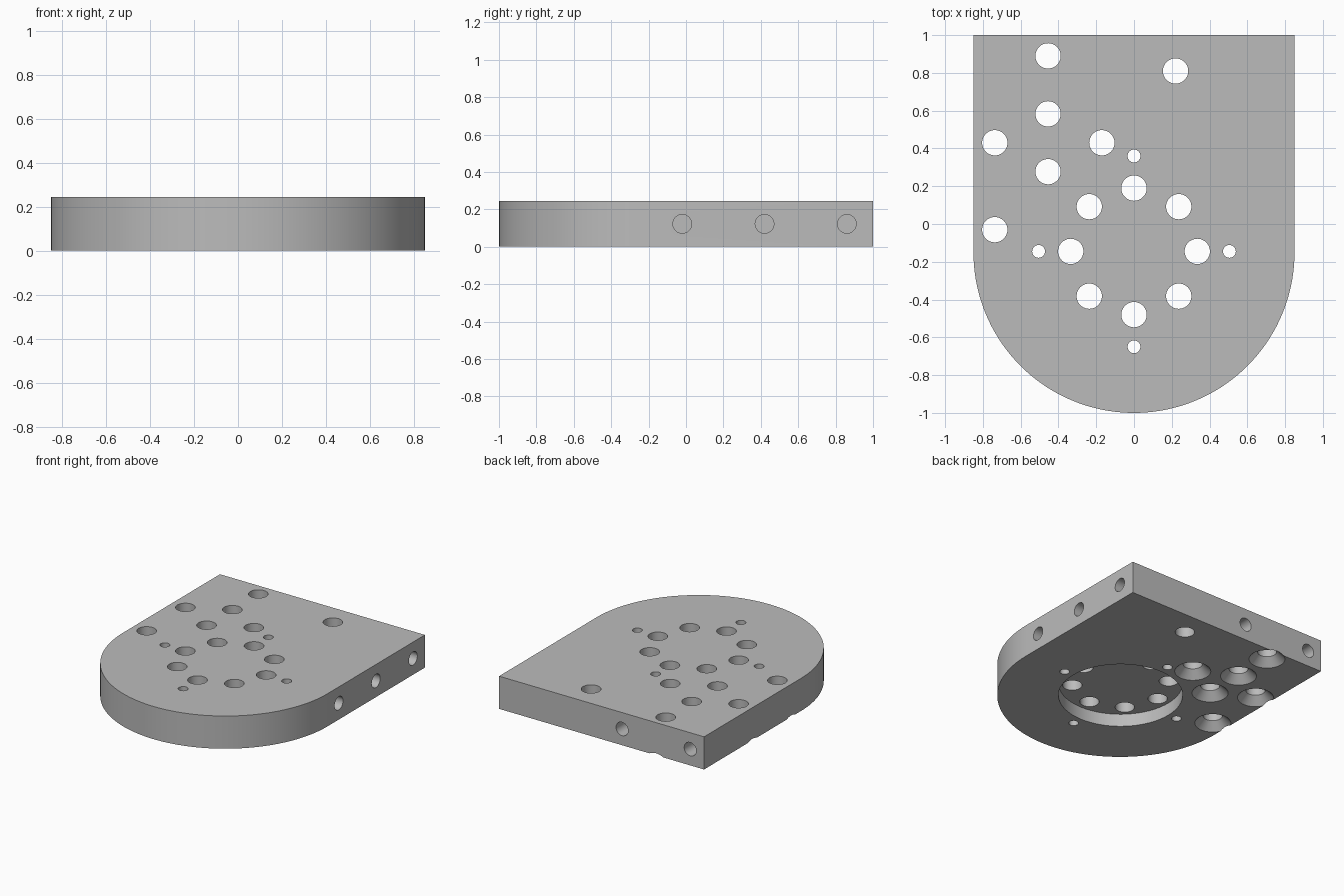
import bpy, bmesh
from math import pi, sin, cos, radians
from mathutils import Matrix

cube = bpy.data.objects.get("Cube")
if cube:
    bpy.data.objects.remove(cube)

HEIGHT, HALF, RING_Y = 0.245, 0.85, -0.145
HOLE, PIN, PORT = 0.067, 0.034, 0.05
MID, PORT_DEPTH, OVER = 0.122, 0.3, 0.02


def make_object(name, bm):
    bmesh.ops.recalc_face_normals(bm, faces=bm.faces)
    mesh = bpy.data.meshes.new(name)
    bm.to_mesh(mesh)
    bm.free()
    obj = bpy.data.objects.new(name, mesh)
    bpy.context.collection.objects.link(obj)
    return obj


def add_lathe(bm, profile, matrix, sides=48):
    """Closed solid of revolution from (radius, height) pairs."""
    rings = [[bm.verts.new(matrix @ Matrix.Rotation(2 * pi * i / sides, 4, 'Z')
                           @ Matrix.Translation((r, 0, z)).translation)
              for i in range(sides)] for r, z in profile]
    for low, high in zip(rings, rings[1:]):
        for i in range(sides):
            j = (i + 1) % sides
            bm.faces.new((low[i], low[j], high[j], high[i]))
    bm.faces.new(rings[0][::-1])
    bm.faces.new(rings[-1])


def at(x, y, z=0):
    return Matrix.Translation((x, y, z))


# Plate outline: square back, half-round front
bm = bmesh.new()
outline = [(HALF, 1), (-HALF, 1)]
steps = 72
for i in range(steps + 1):
    a = pi + pi * i / steps
    outline.append((HALF * cos(a), -0.15 + HALF * sin(a)))
base = bm.faces.new([bm.verts.new((x, y, 0)) for x, y in outline])
top = bmesh.ops.extrude_face_region(bm, geom=[base])
bmesh.ops.translate(bm, vec=(0, 0, HEIGHT),
                    verts=[v for v in top["geom"] if isinstance(v, bmesh.types.BMVert)])
plate = make_object("mounting_plate", bm)

# Round recess in the underside
bm = bmesh.new()
add_lathe(bm, [(0.43, -OVER), (0.43, 0.096)], at(0, RING_Y), 96)
recess = make_object("recess_cutter", bm)

# All drilled holes
bm = bmesh.new()
top_z = HEIGHT + OVER
straight = [(HOLE, -OVER), (HOLE, top_z)]
pin = [(PIN, -OVER), (PIN, top_z)]
countersunk = [(0.125 + OVER, -OVER), (HOLE, 0.058), (HOLE, top_z)]
port = [(PORT, -PORT_DEPTH), (PORT, OVER)]

for i in range(8):
    a = radians(45 * i)
    add_lathe(bm, straight, at(0.335 * cos(a), RING_Y + 0.335 * sin(a)))
    if i % 2 == 0:
        add_lathe(bm, pin, at(0.505 * cos(a), RING_Y + 0.505 * sin(a)), 32)
add_lathe(bm, straight, at(0.22, 0.81))
for x, y in [(-0.455, 0.89), (-0.455, 0.583), (-0.455, 0.277),
             (-0.737, 0.43), (-0.17, 0.43), (-0.737, -0.03)]:
    add_lathe(bm, countersunk, at(x, y))

# Blind ports in the right side and the back
for y in (-0.02, 0.42, 0.86):
    add_lathe(bm, port, at(HALF, y, MID) @ Matrix.Rotation(pi / 2, 4, 'Y'))
for x in (-0.735, -0.17):
    add_lathe(bm, port, at(x, 1, MID) @ Matrix.Rotation(-pi / 2, 4, 'X'))
holes = make_object("hole_cutter", bm)

# Cut the plate and discard the cutters
bpy.ops.object.select_all(action='DESELECT')
plate.select_set(True)
bpy.context.view_layer.objects.active = plate
for cutter in (recess, holes):
    cutter.hide_render = True
    mod = plate.modifiers.new(cutter.name, 'BOOLEAN')
    mod.operation, mod.solver, mod.object = 'DIFFERENCE', 'EXACT', cutter
    bpy.ops.object.modifier_apply(modifier=mod.name)
    bpy.data.objects.remove(cutter)
bpy.ops.object.shade_smooth_by_angle(angle=radians(30))

# Plain grey finish
color = (0.5, 0.5, 0.5, 1)
grey = bpy.data.materials.new("plain_grey")
grey.use_nodes = True
grey.diffuse_color = color
grey.node_tree.nodes["Principled BSDF"].inputs["Base Color"].default_value = color
plate.data.materials.clear()
plate.data.materials.append(grey)
